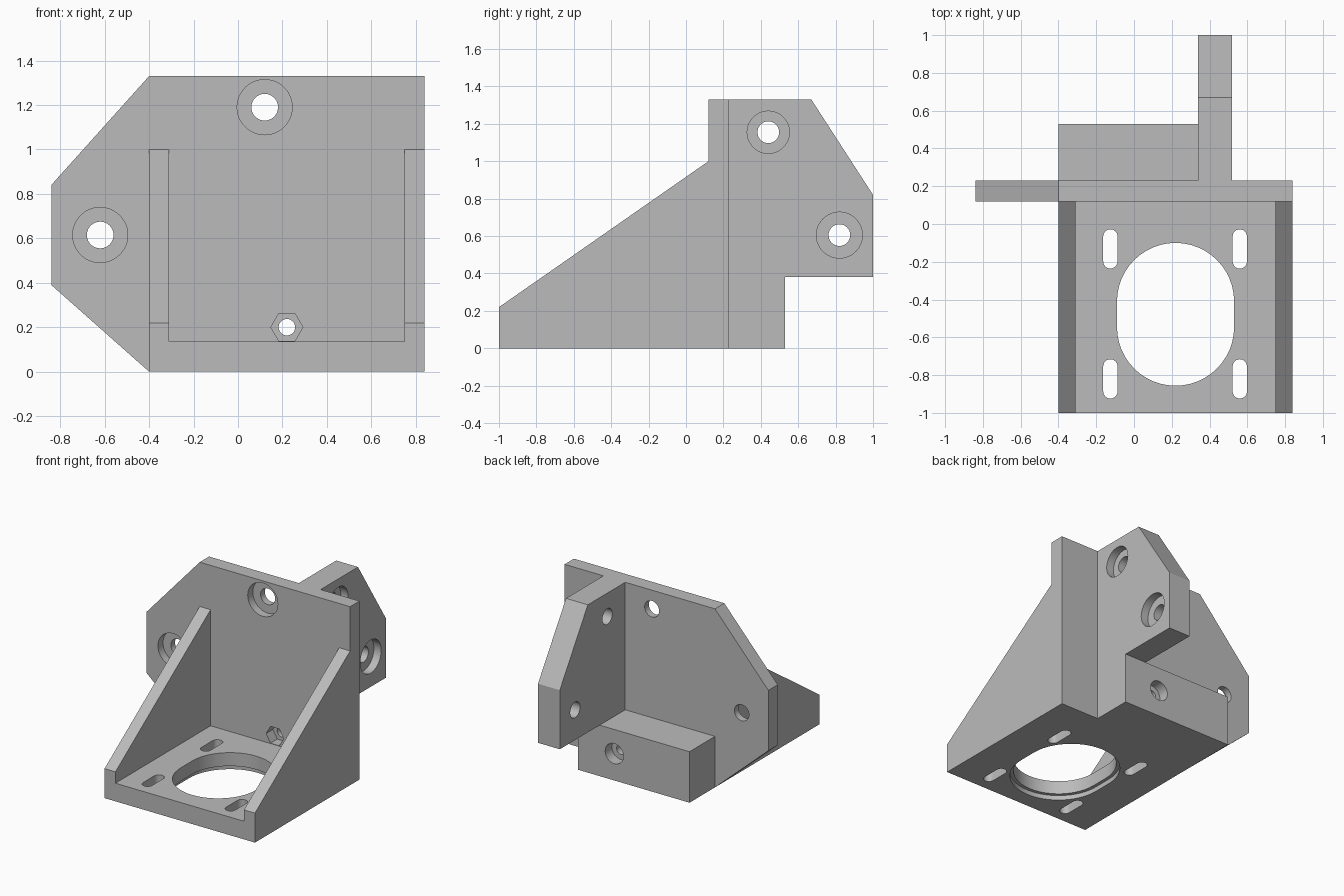
import bpy, bmesh
from math import cos, sin, pi, radians

if "Cube" in bpy.data.objects:
    bpy.data.objects.remove(bpy.data.objects["Cube"])

grey = bpy.data.materials.new("plain grey")
grey.use_nodes = True
colour = (0.5, 0.5, 0.5, 1)
grey.diffuse_color = colour
grey.node_tree.nodes["Principled BSDF"].inputs["Base Color"].default_value = colour


def prism(name, pts, axis, lo, hi):
    """Extrude a flat outline along one axis from lo to hi."""
    place = {"x": lambda a, b, d: (d, a, b),
             "y": lambda a, b, d: (a, d, b),
             "z": lambda a, b, d: (a, b, d)}[axis]
    bm = bmesh.new()
    face = bm.faces.new([bm.verts.new(place(a, b, lo)) for a, b in pts])
    new = bmesh.ops.extrude_face_region(bm, geom=[face])["geom"]
    shift = place(0, 0, hi - lo)
    bmesh.ops.translate(bm, vec=shift,
                        verts=[v for v in new if isinstance(v, bmesh.types.BMVert)])
    bmesh.ops.recalc_face_normals(bm, faces=bm.faces)
    mesh = bpy.data.meshes.new(name)
    bm.to_mesh(mesh)
    bm.free()
    mesh.materials.append(grey)
    ob = bpy.data.objects.new(name, mesh)
    bpy.context.collection.objects.link(ob)
    return ob


def rect(a0, a1, b0, b1):
    return [(a0, b0), (a1, b0), (a1, b1), (a0, b1)]


def circle(a, b, r, n=48):
    return [(a + r * cos(2 * pi * i / n), b + r * sin(2 * pi * i / n)) for i in range(n)]


def slot(a, b, r, half, n=24):
    """Round-ended slot, straight for 2 * half along the second direction."""
    arc = [(r * cos(pi * i / n), half + r * sin(pi * i / n)) for i in range(n + 1)]
    return [(a + u, b + v) for u, v in arc] + [(a - u, b - v) for u, v in arc]


def combine(body, other, operation):
    mod = body.modifiers.new(other.name, "BOOLEAN")
    mod.operation, mod.solver, mod.object = operation, "EXACT", other
    bpy.context.view_layer.objects.active = body
    bpy.ops.object.modifier_apply(modifier=mod.name)
    bpy.data.objects.remove(other)


# Upright plate with the tapered ear
body = prism("motor_bracket",
             [(-0.40, 0), (0.84, 0), (0.84, 1.33), (-0.40, 1.33), (-0.84, 0.84), (-0.84, 0.39)],
             "y", 0.12, 0.23)

# Floor, side ribs, rear block and rear mounting arm
rib = [(-1, 0), (0.18, 0), (0.18, 1.0), (0.12, 1.0), (-1, 0.22)]
arm = [(0.18, 0), (0.53, 0), (0.53, 0.38), (1, 0.38), (1, 0.82), (0.67, 1.33), (0.18, 1.33)]
parts = [
    prism("floor", rect(-0.40, 0.84, -1, 0.18), "z", 0, 0.135),
    prism("right_rib", rib, "x", -0.40, -0.31),
    prism("left_rib", rib, "x", 0.75, 0.84),
    prism("rear_arm", arm, "x", 0.34, 0.52),
    prism("rear_block", rect(-0.40, 0.45, 0.18, 0.53), "z", 0, 0.38),
]
for part in parts:
    combine(body, part, "UNION")

# Counterbored screw holes through the plate
cutters = []
for x, z in ((0.12, 1.19), (-0.62, 0.615)):
    cutters += [prism("plate_hole", circle(x, z, 0.06), "y", 0, 0.3),
                prism("plate_counterbore", circle(x, z, 0.124), "y", 0, 0.18)]

# Counterbored screw holes through the arm
for y, z, r in ((0.44, 1.155, 0.113), (0.82, 0.605, 0.123)):
    cutters += [prism("arm_hole", circle(y, z, 0.058), "x", 0.2, 0.7),
                prism("arm_counterbore", circle(y, z, r), "x", 0.46, 0.7)]

# Clamp screw hole with nut pocket in front and screw head recess behind
cutters += [prism("clamp_hole", circle(0.22, 0.2, 0.037), "y", 0, 0.6),
            prism("nut_pocket", circle(0.22, 0.2, 0.072, 6), "y", 0, 0.2),
            prism("screw_recess", circle(0.22, 0.2, 0.075), "y", 0.45, 0.6)]

# Motor opening with a wider lip below, and four adjustment slots
cutters += [prism("motor_opening", slot(0.22, -0.478, 0.31, 0.068), "z", -0.1, 0.3),
            prism("motor_lip", slot(0.22, -0.478, 0.335, 0.068), "z", -0.1, 0.035)]
for x in (-0.125, 0.56):
    for y in (-0.132, -0.82):
        cutters.append(prism("adjustment_slot", slot(x, y, 0.038, 0.066, 12), "z", -0.1, 0.3))

for cutter in cutters:
    combine(body, cutter, "DIFFERENCE")

# Smooth bores, crisp edges
bpy.ops.object.select_all(action="DESELECT")
body.select_set(True)
bpy.context.view_layer.objects.active = body
bpy.ops.object.shade_smooth_by_angle(angle=radians(25))
